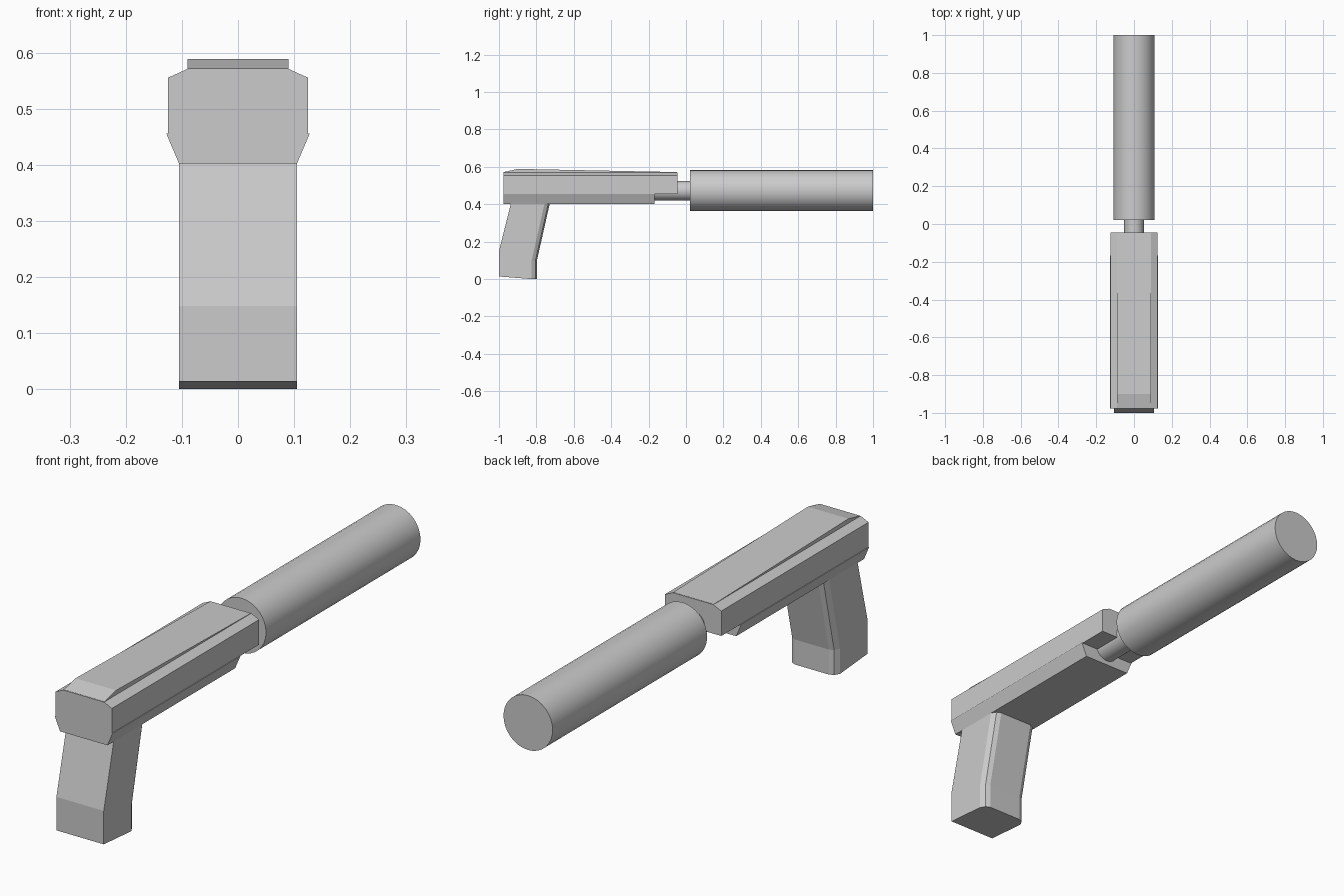
import bpy, bmesh, math
from mathutils import Vector

cube = bpy.data.objects.get("Cube")
if cube:
    bpy.data.objects.remove(cube)

grey = bpy.data.materials.new("plain_grey")
grey.use_nodes = True
colour = (0.6, 0.6, 0.6, 1)
grey.diffuse_color = colour
grey.node_tree.nodes["Principled BSDF"].inputs["Base Color"].default_value = colour


def loft(name, rings):
    """Skin a closed solid through matching rings of points."""
    bm = bmesh.new()
    loops = [[bm.verts.new(p) for p in ring] for ring in rings]
    n = len(loops[0])
    for a, b in zip(loops, loops[1:]):
        for i in range(n):
            j = (i + 1) % n
            bm.faces.new((a[i], a[j], b[j], b[i]))
    bm.faces.new(loops[0])
    bm.faces.new(loops[-1])
    bmesh.ops.recalc_face_normals(bm, faces=bm.faces)
    mesh = bpy.data.meshes.new(name)
    bm.to_mesh(mesh)
    bm.free()
    mesh.materials.append(grey)
    obj = bpy.data.objects.new(name, mesh)
    bpy.context.collection.objects.link(obj)
    return obj


def mirrored(half):
    """Close a right-hand outline by mirroring it across x = 0."""
    return half + [(-x, z) for x, z in reversed(half)]


def along_y(outline, y):
    return [(x, y, z) for x, z in outline]


def tube(name, radius, y0, y1, z, sides=32):
    angles = [math.tau * i / sides for i in range(sides)]
    circle = [(radius * math.cos(a), z + radius * math.sin(a)) for a in angles]
    obj = loft(name, [along_y(circle, y0), along_y(circle, y1)])
    bpy.ops.object.select_all(action="DESELECT")
    obj.select_set(True)
    bpy.context.view_layer.objects.active = obj
    bpy.ops.object.shade_smooth_by_angle(angle=math.radians(30))
    return obj


# Upper slide with chamfered top edges
slide = mirrored([(0.125, 0.455), (0.125, 0.555), (0.09, 0.571)])
loft("slide", [along_y(slide, -0.977), along_y(slide, -0.045)])

# Lower frame, flaring upwards
frame = mirrored([(0.105, 0.402), (0.128, 0.456)])
loft("frame", [along_y(frame, -0.977), along_y(frame, -0.168)])

# Raised wedge on the slide
wedge = [(-0.975, 0.572), (-0.9, 0.589), (-0.047, 0.572), (-0.047, 0.565), (-0.975, 0.565)]
loft("top_wedge", [[(x, y, z) for y, z in wedge] for x in (-0.09, 0.09)])


# Bent grip with bevelled front corners: back y, back z, front y, front z
def grip_ring(back, back_z, front, front_z):
    side = [(0.105, back, back_z), (0.105, front - 0.028, front_z),
            (0.093, front - 0.008, front_z), (0.075, front, front_z)]
    return side + [(-x, y, z) for x, y, z in reversed(side)]


loft("grip", [grip_ring(-1.0, 0.014, -0.797, 0.0),
              grip_ring(-1.0, 0.148, -0.797, 0.1),
              grip_ring(-0.935, 0.41, -0.727, 0.41)])

# Barrel and its long cylindrical end
tube("barrel", 0.052, -0.2, 0.04, 0.472)
tube("muzzle_cylinder", 0.109, 0.022, 1.0, 0.473)
